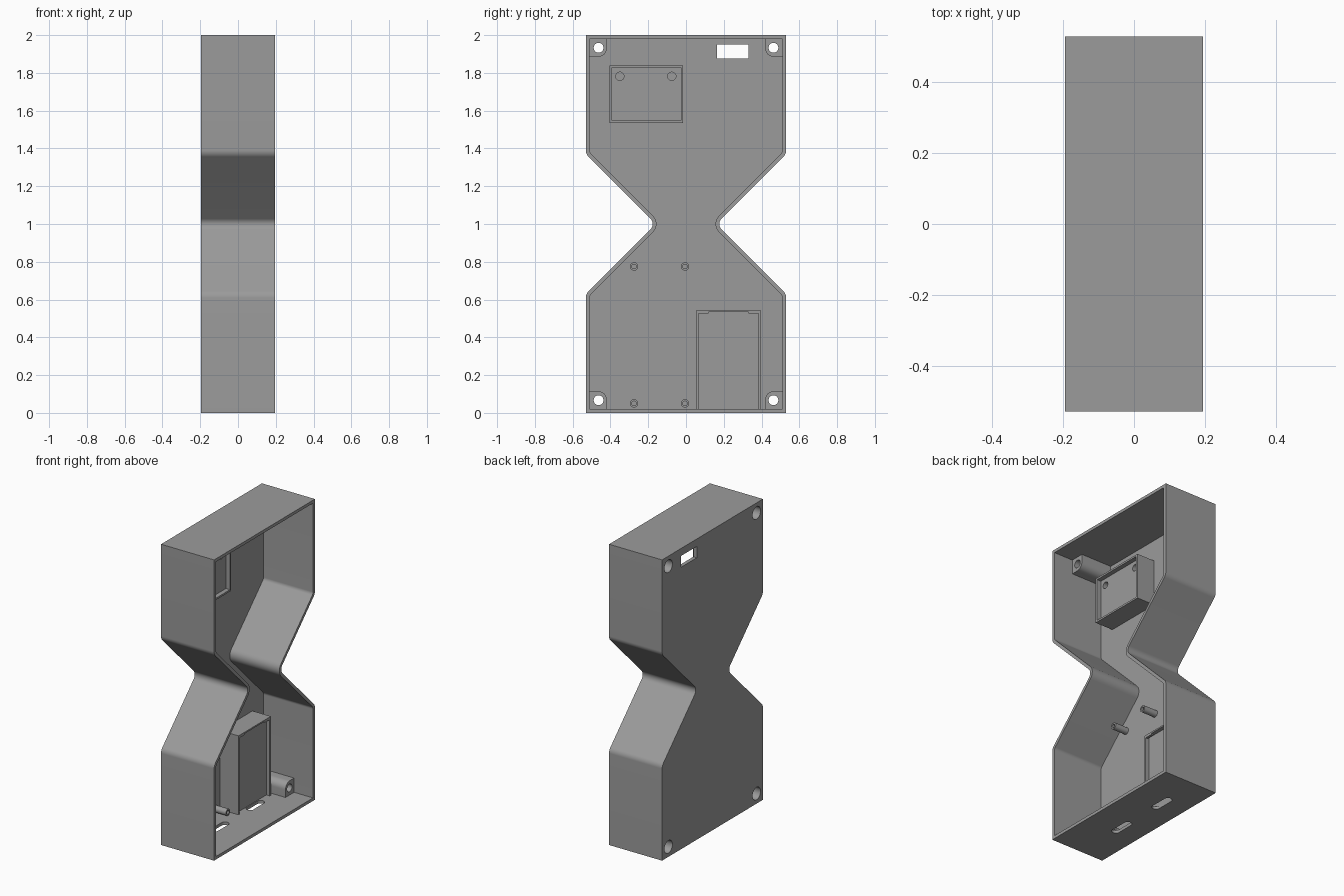
import bpy, bmesh, math
from mathutils import Vector

if "Cube" in bpy.data.objects:
    bpy.data.objects.remove(bpy.data.objects["Cube"])

grey = bpy.data.materials.new("plain grey")
grey.diffuse_color = (0.33, 0.33, 0.33, 1)
grey.use_nodes = True
grey.node_tree.nodes["Principled BSDF"].inputs["Base Color"].default_value = grey.diffuse_color

BACK, FLOOR, RIM = -0.195, -0.17, 0.195   # outer back, inner back, open rim (x)


def rounded(corners, seg=8):
    """Profile from (y, z, radius) corners, with arcs where radius > 0."""
    out, n = [], len(corners)
    for i, (y, z, r) in enumerate(corners):
        p = Vector((y, z))
        if r <= 0:
            out.append(p)
            continue
        a = (Vector(corners[i - 1][:2]) - p).normalized()
        b = (Vector(corners[(i + 1) % n][:2]) - p).normalized()
        half = a.angle(b) / 2
        c = p + (a + b).normalized() * (r / math.sin(half))
        s = p + a * (r / math.tan(half)) - c
        e = p + b * (r / math.tan(half)) - c
        sweep = math.atan2(s.x * e.y - s.y * e.x, s.dot(e))
        for k in range(seg + 1):
            t = sweep * k / seg
            out.append(c + Vector((s.x * math.cos(t) - s.y * math.sin(t),
                                   s.x * math.sin(t) + s.y * math.cos(t))))
    return out


def rect(y0, y1, z0, z1):
    return [Vector(p) for p in ((y0, z0), (y1, z0), (y1, z1), (y0, z1))]


def circle(y, z, r, n=24):
    return [Vector((y + r * math.cos(2 * math.pi * i / n),
                    z + r * math.sin(2 * math.pi * i / n))) for i in range(n)]


def prism(name, pts, x0, x1):
    """Extrude a (y, z) profile along x."""
    bm = bmesh.new()
    lo = [bm.verts.new((x0, p[0], p[1])) for p in pts]
    hi = [bm.verts.new((x1, p[0], p[1])) for p in pts]
    bm.faces.new(lo)
    bm.faces.new(hi)
    for i in range(len(pts)):
        j = (i + 1) % len(pts)
        bm.faces.new((lo[i], lo[j], hi[j], hi[i]))
    bmesh.ops.recalc_face_normals(bm, faces=bm.faces)
    me = bpy.data.meshes.new(name)
    bm.to_mesh(me)
    bm.free()
    me.materials.append(grey)
    ob = bpy.data.objects.new(name, me)
    bpy.context.collection.objects.link(ob)
    return ob


def cut(ob, pts, x0, x1):
    """Cut a prism out of an object."""
    cutter = prism("cutter", pts, x0, x1)
    cut_with(ob, cutter)


def cut_with(ob, cutter):
    mod = ob.modifiers.new("cut", 'BOOLEAN')
    mod.operation, mod.solver, mod.object = 'DIFFERENCE', 'EXACT', cutter
    bpy.context.view_layer.objects.active = ob
    bpy.ops.object.modifier_apply(modifier=mod.name)
    bpy.data.objects.remove(cutter)


def hourglass(inset, shoulder_r, waist_r):
    """Case outline, inset by a wall thickness."""
    y = 0.53 - inset
    waist = 0.16 - inset * math.sqrt(2)
    rise = y - waist
    right = [(y, inset, 0), (y, 1 - rise, shoulder_r), (waist, 1, waist_r),
             (y, 1 + rise, shoulder_r), (y, 2 - inset, 0)]
    left = [(-a, b, r) for a, b, r in reversed(right)]
    return rounded(right + left)


# Hollow hourglass case, open on one side
case = prism("case", hourglass(0, 0.05, 0.04), BACK, RIM)
cut(case, hourglass(0.02, 0.03, 0.06), FLOOR, RIM + 0.1)

# Window in the back plate
cut(case, rect(0.165, 0.33, 1.875, 1.95), BACK - 0.1, FLOOR + 0.1)

# Slots in the bottom wall
for sy in (-0.15, 0.225):
    slot = rounded([(sy - 0.08, -0.055, 0.0245), (sy + 0.08, -0.055, 0.0245),
                    (sy + 0.08, -0.005, 0.0245), (sy - 0.08, -0.005, 0.0245)])
    cutter = prism("cutter", slot, -0.05, 0.05)
    for v in cutter.data.vertices:          # turn the slot to run through the floor
        x, y, z = v.co
        v.co = (z, y, x)
    cutter.data.flip_normals()
    cut_with(case, cutter)

# Corner screw posts with through holes and counterbores from the back
parts = [case]
for sy in (-1, 1):
    for low in (True, False):
        def zz(z):
            return z if low else 2 - z
        prof = rounded([(sy * 0.515, zz(0.015), 0), (sy * 0.42, zz(0.015), 0),
                        (sy * 0.42, zz(0.115), 0.045), (sy * 0.515, zz(0.115), 0)])
        post = prism("screw_post", prof, BACK + 0.01, 0.055)
        parts.append(post)
        for ob in (case, post):
            cut(ob, circle(sy * 0.463, zz(0.067), 0.026), BACK - 0.1, 0.1)
            cut(ob, circle(sy * 0.463, zz(0.067), 0.042), BACK - 0.1, -0.11)

# Upper raised mount with a shallow recess and two screw holes
mount = prism("board_mount", rect(-0.405, -0.015, 1.535, 1.84), FLOOR - 0.005, -0.04)
cut(mount, rect(-0.393, -0.027, 1.547, 1.828), -0.07, 0.1)
for y in (-0.35, -0.075):
    cut(mount, circle(y, 1.782, 0.022), -0.13, 0.1)
parts.append(mount)

# Lower raised bay with a shallow recess and retaining tabs
bay = prism("battery_bay", rect(0.055, 0.395, 0.015, 0.545), FLOOR - 0.005, -0.035)
cut(bay, rect(0.067, 0.383, 0.0, 0.535), -0.06, 0.1)
parts.append(bay)
for y0, y1 in ((0.06, 0.12), (0.33, 0.39)):
    parts.append(prism("bay_tab", rect(y0, y1, 0.527, 0.54), -0.05, -0.035))

# Hollow standoffs
for y in (-0.275, -0.005):
    for z in (0.05, 0.775):
        peg = prism("standoff", circle(y, z, 0.022), FLOOR - 0.005, -0.07)
        cut(peg, circle(y, z, 0.012), FLOOR + 0.001, 0.0)
        parts.append(peg)

# Smooth the rounded corners, keep the edges sharp
bpy.ops.object.select_all(action='DESELECT')
for ob in parts:
    ob.select_set(True)
bpy.context.view_layer.objects.active = case
bpy.ops.object.shade_smooth_by_angle(angle=math.radians(30))
